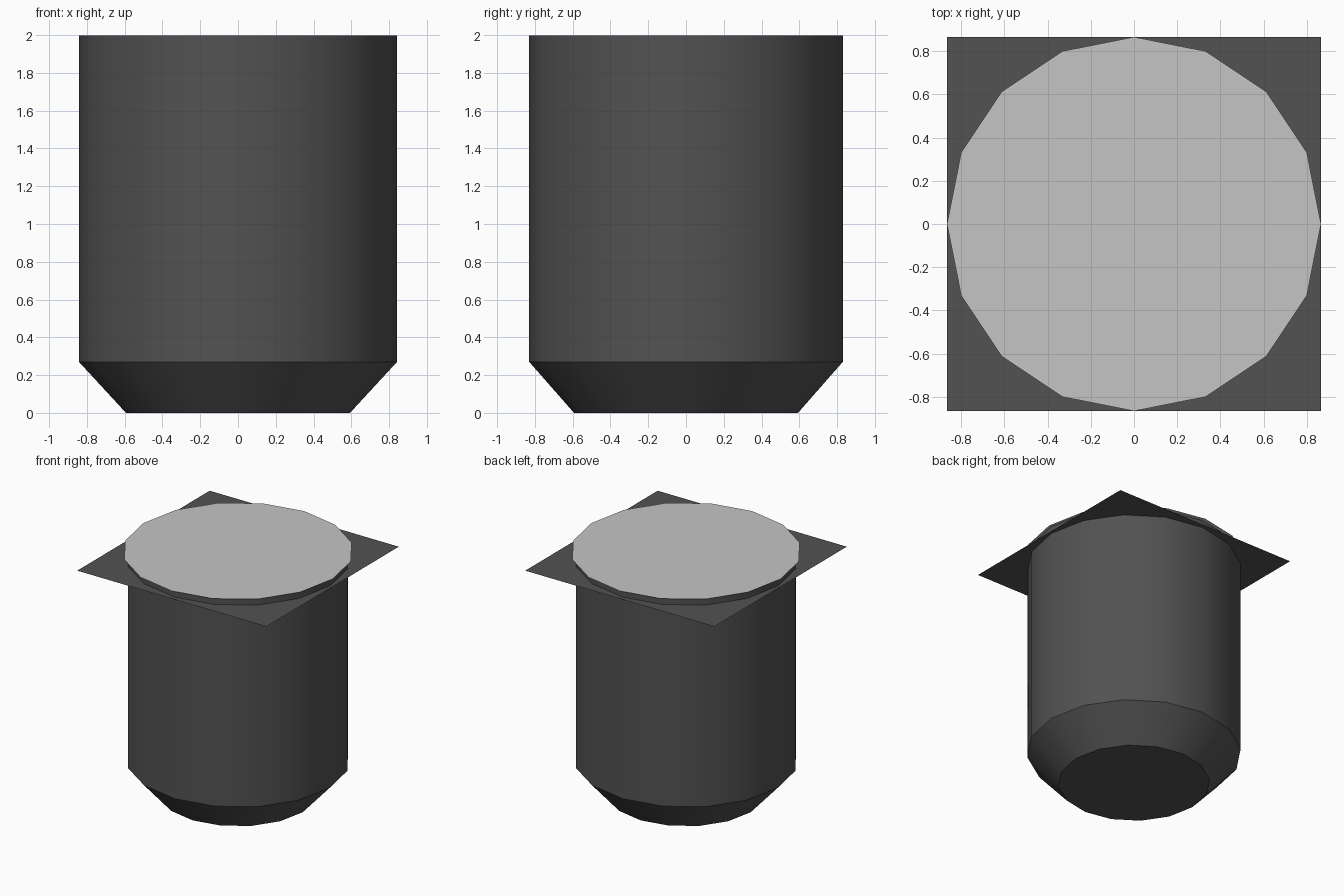
import bpy
import bmesh
import math

cube = bpy.data.objects.get("Cube")
if cube:
    bpy.data.objects.remove(cube, do_unlink=True)

SIDES = 16


def material(name, value):
    mat = bpy.data.materials.new(name)
    mat.use_nodes = True
    color = (value, value, value, 1)
    mat.diffuse_color = color
    mat.node_tree.nodes["Principled BSDF"].inputs["Base Color"].default_value = color
    return mat


def ring(bm, rx, ry, z, sides=SIDES, turn=0.0):
    angles = [turn + math.tau * i / sides for i in range(sides)]
    return [bm.verts.new((rx * math.cos(a), ry * math.sin(a), z)) for a in angles]


def finish(bm, name, mat):
    mesh = bpy.data.meshes.new(name)
    bm.to_mesh(mesh)
    bm.free()
    mesh.materials.append(mat)
    obj = bpy.data.objects.new(name, mesh)
    bpy.context.collection.objects.link(obj)
    return obj


def flat_sheet(name, radius, z, sides, turn, mat):
    bm = bmesh.new()
    bm.faces.new(ring(bm, radius, radius, z, sides, turn))
    return finish(bm, name, mat)


dark = material("dark grey", 0.085)
light = material("light grey", 0.56)

# Body: tapered foot and straight wall, open under the top disc
bm = bmesh.new()
profile = [(0.593, 0.593, 0), (0.842, 0.83, 0.27), (0.842, 0.83, 1.999)]
rings = [ring(bm, *level) for level in profile]
bm.faces.new(reversed(rings[0]))
for low, high in zip(rings, rings[1:]):
    for i in range(SIDES):
        j = (i + 1) % SIDES
        bm.faces.new((low[i], low[j], high[j], high[i]))
body = finish(bm, "body", dark)

bpy.ops.object.select_all(action="DESELECT")
body.select_set(True)
bpy.context.view_layer.objects.active = body
bpy.ops.object.shade_smooth_by_angle(angle=math.radians(30))

# Thin square flange just below the top
flat_sheet("square_flange", 0.865 * math.sqrt(2), 1.937, 4, math.pi / 4, dark)

# Thin lid disc
flat_sheet("top_disc", 0.865, 2, SIDES, 0, light)
